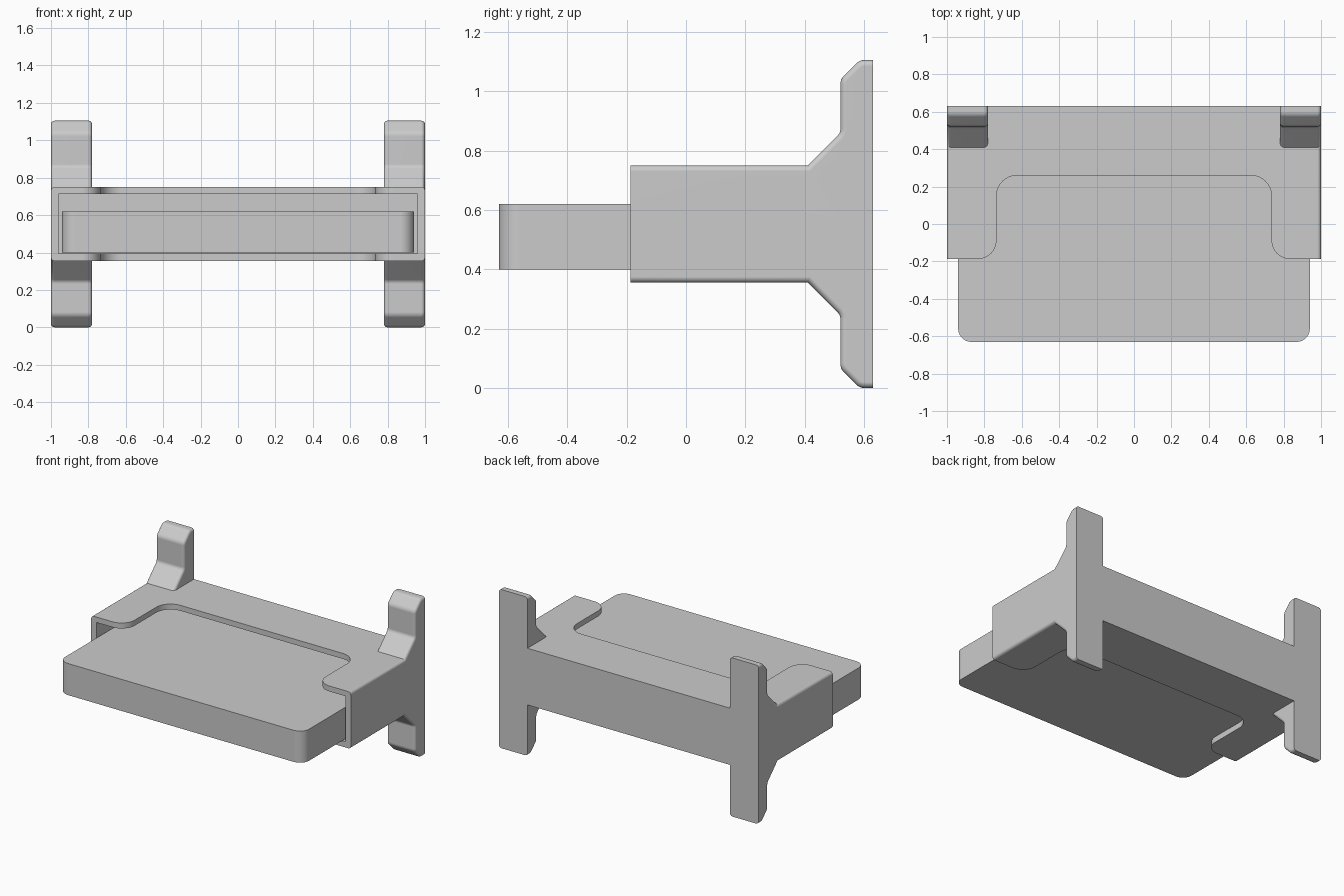
import bpy, bmesh, math
from mathutils import Vector

if "Cube" in bpy.data.objects:
    bpy.data.objects.remove(bpy.data.objects["Cube"])

MID = 0.5525      # height of the horizontal symmetry plane
BACK = 0.63


def rounded(pts, n=6):
    """Fillet a polygon given as (u, v, radius) points."""
    out = []
    for i, (x, y, r) in enumerate(pts):
        p = Vector((x, y))
        if r == 0:
            out.append(p)
            continue
        a = (Vector(pts[i - 1][:2]) - p).normalized()
        b = (Vector(pts[(i + 1) % len(pts)][:2]) - p).normalized()
        half = a.angle(b) / 2
        c = p + (a + b).normalized() * r / math.sin(half)
        u = p + a * r / math.tan(half) - c
        v = p + b * r / math.tan(half) - c
        out += [c + u.lerp(v, k / n).normalized() * r for k in range(n + 1)]
    return out


def prism(name, outline, lo, hi, axis, bevel=0.0, pick=None):
    """Extrude an outline along x or z, optionally rounding chosen edges."""
    def place(p, h):
        return (h, p.x, p.y) if axis == 'x' else (p.x, p.y, h)
    bm = bmesh.new()
    a = [bm.verts.new(place(p, lo)) for p in outline]
    b = [bm.verts.new(place(p, hi)) for p in outline]
    bm.faces.new(a)
    bm.faces.new(b)
    for i in range(len(a)):
        j = (i + 1) % len(a)
        bm.faces.new((a[i], a[j], b[j], b[i]))
    bmesh.ops.recalc_face_normals(bm, faces=bm.faces)
    if bevel:
        bmesh.ops.bevel(bm, geom=[e for e in bm.edges if pick(*e.verts)], offset=bevel,
                        segments=4, profile=0.5, affect='EDGES', clamp_overlap=True)
    me = bpy.data.meshes.new(name)
    bm.to_mesh(me)
    bm.free()
    ob = bpy.data.objects.new(name, me)
    bpy.context.collection.objects.link(ob)
    return ob


def combine(target, other, op):
    m = target.modifiers.new(op, 'BOOLEAN')
    m.operation, m.solver, m.object = op, 'EXACT', other
    bpy.context.view_layer.objects.active = target
    bpy.ops.object.modifier_apply(modifier=m.name)
    bpy.data.objects.remove(other)


def smooth(ob):
    bpy.ops.object.select_all(action='DESELECT')
    ob.select_set(True)
    bpy.context.view_layer.objects.active = ob
    bpy.ops.object.shade_smooth_by_angle(angle=math.radians(30))
    ob.modifiers.new('Weighted', 'WEIGHTED_NORMAL').keep_sharp = True


def box(x, y0, y1):
    return [Vector(p) for p in ((-x, y0), (x, y0), (x, y1), (-x, y1))]


# Sleeve body with rounded long side edges
holder = prism('card_holder', box(1, -0.2, BACK), 0.355, 0.75, 'z', 0.02,
               lambda p, q: abs(p.co.y - q.co.y) > 0.1)

# Bracket arms above and below the sleeve at each end
upper = [(BACK, 2 * MID, 0), (0.585, 2 * MID, 0.04), (0.52, 1.04, 0.04),
         (0.52, 0.86, 0.03), (0.36, 0.70, 0)]
lower = [(y, 2 * MID - z, r) for y, z, r in reversed(upper)]
arm_outline = rounded(upper + lower)
for lo, hi in ((-1, -0.78), (0.78, 1)):
    arm = prism('bracket_arm', arm_outline, lo, hi, 'x', 0.02,
                lambda p, q: abs(p.co.x - q.co.x) < 1e-5
                and not (p.co.y > BACK - 1e-4 and q.co.y > BACK - 1e-4))
    combine(holder, arm, 'UNION')

# Card cavity, then the thumb notch, which also trims the front face
combine(holder, prism('cavity_cutter', box(0.96, -0.5, 0.592), 0.395, 0.712, 'z'), 'DIFFERENCE')
notch = [(1.2, -0.5, 0), (1.2, -0.187, 0), (0.735, -0.187, 0.1), (0.735, 0.26, 0.11)]
notch += [(-x, y, r) for x, y, r in reversed(notch)]
combine(holder, prism('notch_cutter', rounded(notch, 10), 0.2, 0.9, 'z'), 'DIFFERENCE')
smooth(holder)

# Stack of eight cards
card = rounded([(-0.94, -0.63, 0.07), (0.94, -0.63, 0.07),
                (0.94, 0.588, 0.07), (-0.94, 0.588, 0.07)], 8)
step = 0.22 / 8
for i in range(8):
    smooth(prism(f'card_{i + 1}', card, 0.40 + i * step, 0.40 + (i + 1) * step, 'z'))
